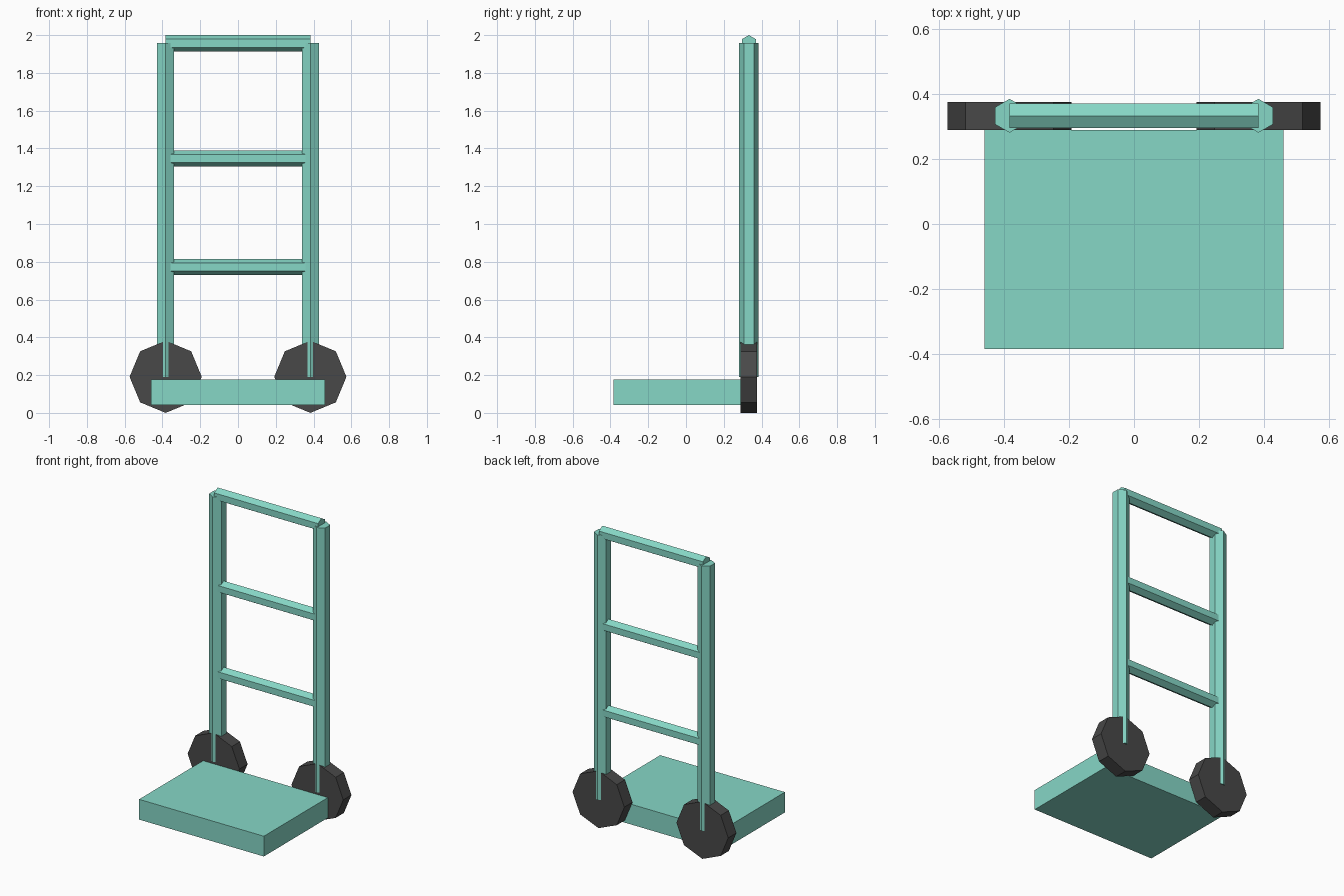
import bpy, bmesh, math
from mathutils import Vector

if "Cube" in bpy.data.objects:
    bpy.data.objects.remove(bpy.data.objects["Cube"])


def material(name, rgb):
    m = bpy.data.materials.new(name)
    m.diffuse_color = (*rgb, 1)
    m.use_nodes = True
    m.node_tree.nodes["Principled BSDF"].inputs["Base Color"].default_value = m.diffuse_color
    return m


green = material("mint_green_paint", (0.24, 0.68, 0.565))
rubber = material("dark_rubber", (0.066, 0.066, 0.066))


def prism(name, sides, radius, start, end, axis_u, axis_v, mat, phase=0.0):
    """Regular prism from start to end; a corner points along axis_u when phase is 0."""
    u, v = Vector(axis_u), Vector(axis_v)
    bm = bmesh.new()
    rings = []
    for c in (Vector(start), Vector(end)):
        ring = []
        for i in range(sides):
            a = phase + 2 * math.pi * i / sides
            ring.append(bm.verts.new(c + radius * (math.cos(a) * u + math.sin(a) * v)))
        rings.append(ring)
    for i in range(sides):
        j = (i + 1) % sides
        bm.faces.new((rings[0][i], rings[0][j], rings[1][j], rings[1][i]))
    bm.faces.new(rings[0][::-1])
    bm.faces.new(rings[1])
    bmesh.ops.recalc_face_normals(bm, faces=bm.faces)
    me = bpy.data.meshes.new(name)
    bm.to_mesh(me)
    bm.free()
    me.materials.append(mat)
    ob = bpy.data.objects.new(name, me)
    bpy.context.collection.objects.link(ob)
    return ob


X, Y, Z = (1, 0, 0), (0, 1, 0), (0, 0, 1)
POST_X, POST_Y, AXLE_Z = 0.383, 0.333, 0.191

# load plate
bpy.ops.mesh.primitive_cube_add(size=1, location=(0, -0.0475, 0.108))
plate = bpy.context.object
plate.name = "load_plate"
plate.scale = (0.92, 0.675, 0.135)
plate.data.materials.append(green)

for side, s in (("left", -1), ("right", 1)):
    # hexagonal upright, corners facing front and back
    prism(side + "_upright", 6, 0.052, (s * POST_X, POST_Y, AXLE_Z),
          (s * POST_X, POST_Y, 1.957), Y, X, green)
    # octagonal wheel
    prism(side + "_wheel", 8, 0.191, (s * POST_X, 0.289, AXLE_Z),
          (s * POST_X, 0.375, AXLE_Z), Z, X, rubber)

# hexagonal cross bars, corners facing up and down
for name, z in (("lower_bar", 0.772), ("middle_bar", 1.347), ("top_handle", 1.957)):
    prism(name, 6, 0.043, (-POST_X, POST_Y, z), (POST_X, POST_Y, z), Z, Y, green)
